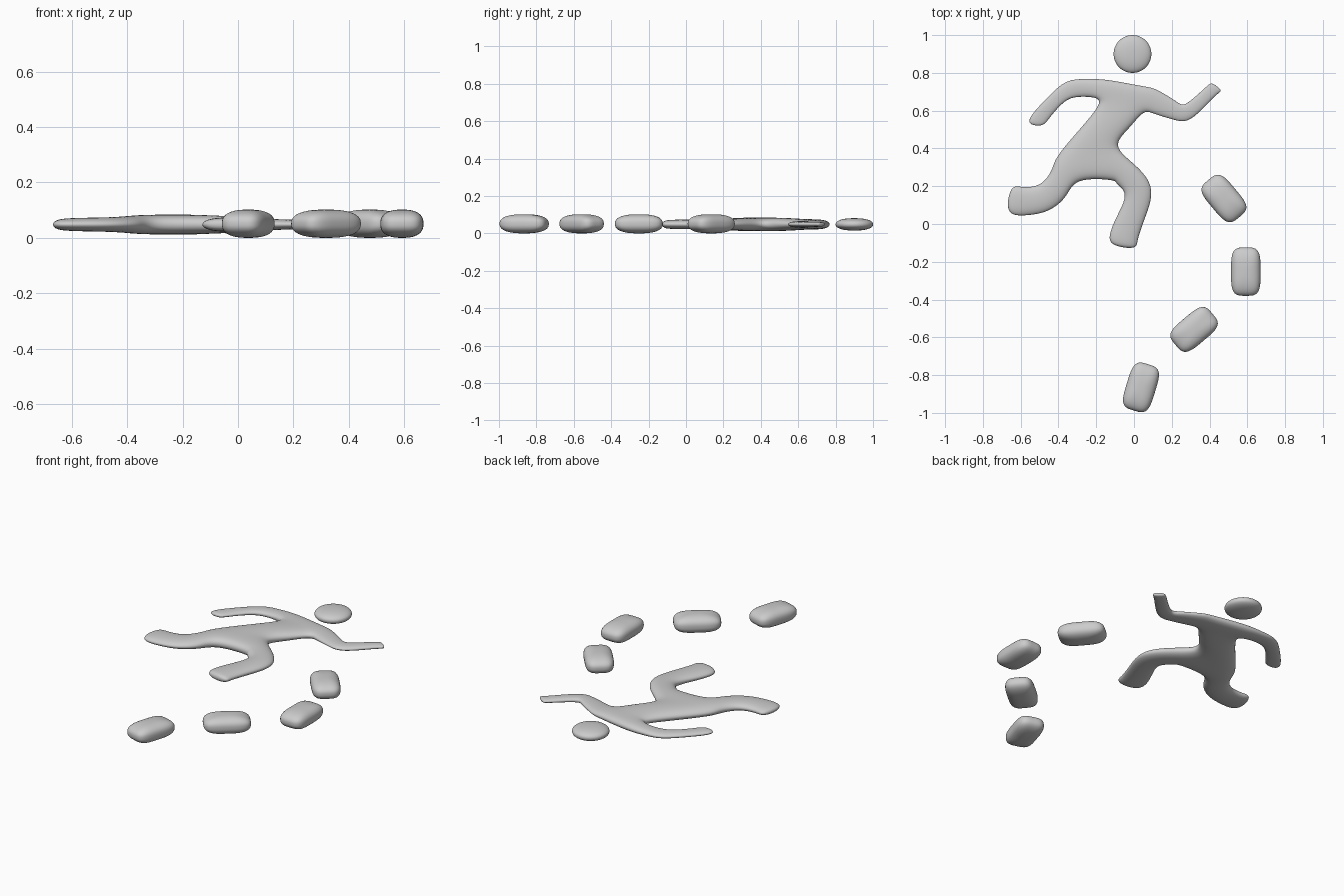
import bpy, bmesh, math
from mathutils import Vector, Matrix

if "Cube" in bpy.data.objects:
    bpy.data.objects.remove(bpy.data.objects["Cube"])

MID = 0.048


def add_object(name, bm):
    bmesh.ops.recalc_face_normals(bm, faces=bm.faces[:])
    mesh = bpy.data.meshes.new(name)
    bm.to_mesh(mesh)
    bm.free()
    mesh.polygons.foreach_set("use_smooth", [True] * len(mesh.polygons))
    ob = bpy.data.objects.new(name, mesh)
    bpy.context.collection.objects.link(ob)
    return ob


def rounded_block(name, centre, half, angle, plan, side):
    """Rounded box: 'plan' and 'side' say how square it is (2 = ellipse)."""
    bm = bmesh.new()
    bmesh.ops.create_cube(bm, size=2)
    bmesh.ops.subdivide_edges(bm, edges=bm.edges[:], cuts=15, use_grid_fill=True)
    for v in bm.verts:
        p = Vector([math.tan(c * math.pi / 4) for c in v.co])
        x, y, z = (abs(c) for c in p)
        r = ((x**plan + y**plan) ** (side / plan) + z**side) ** (1 / side)
        v.co = p / r
    bm.transform(Matrix.Translation(centre)
                 @ Matrix.Rotation(math.radians(angle), 4, 'Z')
                 @ Matrix.Diagonal((*half, 1)))
    return add_object(name, bm)


# Head
rounded_block("head", (-0.008, 0.9, MID), (0.1, 0.1, 0.033), 0, 2, 2.3)

# Trail of dashes
for i, (x, y, a) in enumerate([(0.476, 0.135, -50), (0.592, -0.252, 90),
                               (0.318, -0.558, 40), (0.037, -0.865, 73)]):
    rounded_block(f"trail_dash_{i + 1}", (x, y, 0.051),
                  (0.128, 0.078, 0.051), a, 3.8, 2.5)

# Body strips: upper edge x, y, lower edge x, y, half thickness
arms = [
    (-.545, .530, -.487, .524, .012),   # left hand
    (-.540, .577, -.444, .566, .014),
    (-.455, .672, -.370, .645, .015),
    (-.360, .751, -.302, .672, .017),   # left elbow
    (-.260, .767, -.233, .672, .020),
    (-.138, .762, -.185, .645, .027),   # shoulders
    (.042, .730, .048, .587, .025),
    (.122, .709, .111, .582, .020),
    (.222, .651, .212, .553, .016),     # right elbow
    (.280, .640, .307, .561, .015),
    (.376, .720, .423, .672, .013),
    (.418, .741, .458, .709, .011),     # right hand
]
legs = [
    (-.650, .180, -.661, .069, .020),   # left foot
    (-.593, .196, -.561, .048, .024),
    (-.497, .212, -.450, .074, .025),
    (-.434, .291, -.360, .148, .030),
    (-.392, .376, -.286, .228, .035),   # hips
    (-.085, .413, -.127, .233, .034),
    (.005, .312, -.090, .212, .030),
    (.090, .185, -.048, .153, .027),    # right knee
    (.058, .032, -.090, .042, .025),
    (.021, -.079, -.127, -.058, .025),
    (-.005, -.125, -.100, -.112, .020), # right foot
]
waist = [(-.254, .540, -.026, .508, .036)]

# Flat plan of quads: each section gives two outline points
plan, thick, quads = [], [], []


def add_strip(rows):
    start = len(plan)
    for ax, ay, bx, by, h in rows:
        plan.extend([Vector((ax, ay)), Vector((bx, by))])
        thick.extend([h, h])
    for i in range(start, len(plan) - 2, 2):
        quads.append((i, i + 1, i + 3, i + 2))
    return start


a0, l0, w0 = add_strip(arms), add_strip(legs), add_strip(waist)
pit_l, pit_r = a0 + 2 * 5 + 1, a0 + 2 * 6 + 1
hip_l, hip_r = l0 + 2 * 4, l0 + 2 * 5
quads += [(pit_l, w0, w0 + 1, pit_r), (w0, hip_l, hip_r, w0 + 1)]
n = len(plan)


def cage(pts):
    """Rim layer on the outline, top and bottom layers pulled inward."""
    inner = []
    for i, p in enumerate(pts):
        mids = [sum((pts[k] for k in q), Vector((0, 0))) / 4 for q in quads if i in q]
        inner.append(p.lerp(sum(mids, Vector((0, 0))) / len(mids), 0.38))
    return ([(p.x, p.y, MID) for p in pts]
            + [(p.x, p.y, MID + 1.06 * h) for p, h in zip(inner, thick)]
            + [(p.x, p.y, MID - 1.06 * h) for p, h in zip(inner, thick)])


# Running body as a thin subdivided cage
bm = bmesh.new()
vs = [bm.verts.new(c) for c in cage(plan)]
edge_use = {}
for q in quads:
    bm.faces.new([vs[n + k] for k in q])
    bm.faces.new([vs[2 * n + k] for k in reversed(q)])
    for a, b in zip(q, q[1:] + q[:1]):
        edge_use.setdefault(frozenset((a, b)), []).append((a, b))
for uses in edge_use.values():
    if len(uses) == 1:
        a, b = uses[0]
        bm.faces.new((vs[n + b], vs[n + a], vs[a], vs[b]))
        bm.faces.new((vs[b], vs[a], vs[2 * n + a], vs[2 * n + b]))
body = add_object("running_body", bm)
sub = body.modifiers.new("smooth", 'SUBSURF')
sub.levels = sub.render_levels = 3

# Push the cage outward until the smooth rim passes through the outline
pts = [p.copy() for p in plan]
for _ in range(6):
    dg = bpy.context.evaluated_depsgraph_get()
    ev = body.evaluated_get(dg)
    rim = [v.co.xy.copy() for v in ev.to_mesh().vertices[:n]]
    ev.to_mesh_clear()
    pts = [p + (t - r) * 0.9 for p, t, r in zip(pts, plan, rim)]
    for v, c in zip(body.data.vertices, cage(pts)):
        v.co = c
    body.data.update()
    body.update_tag()
    bpy.context.view_layer.update()
